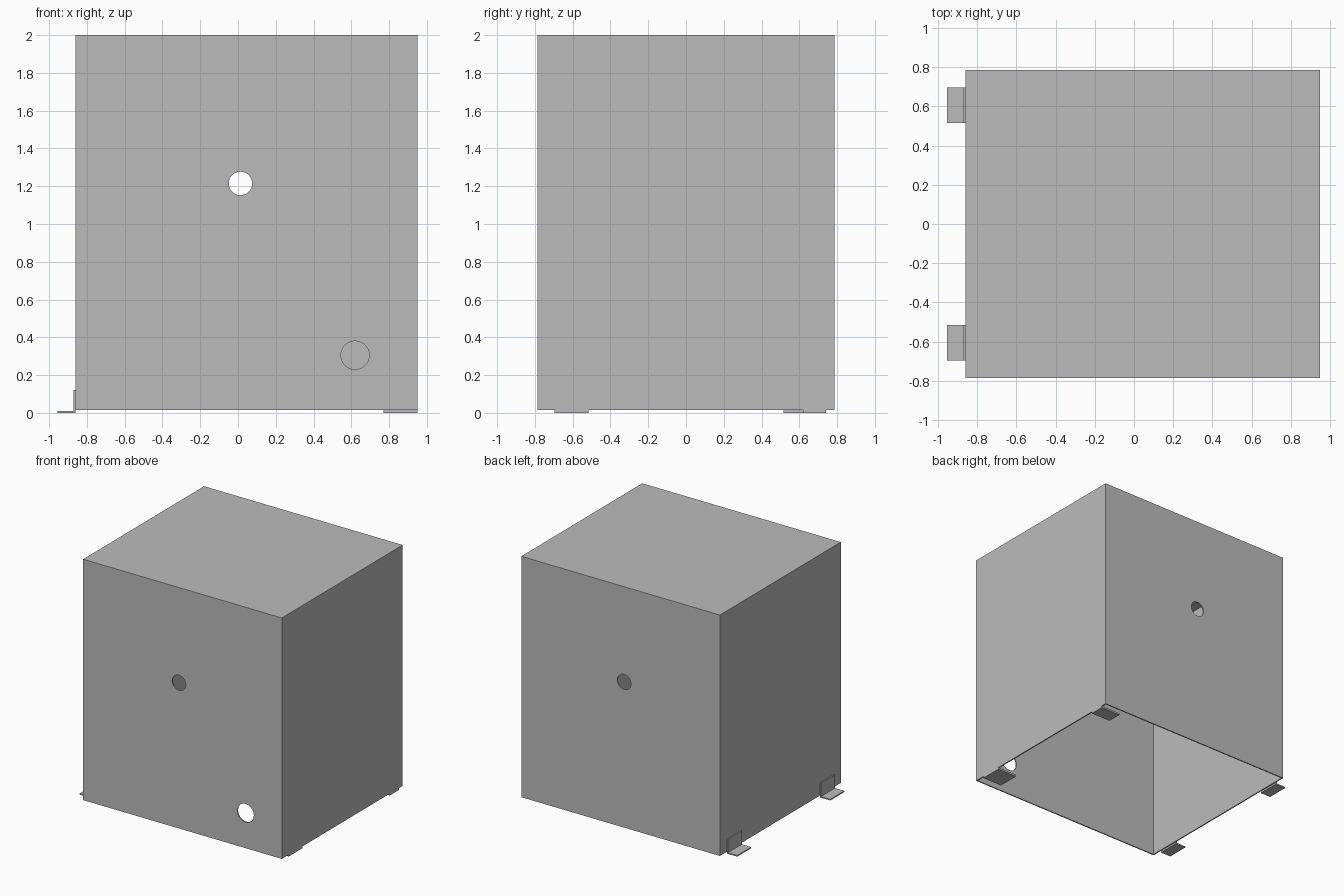
import bpy
import bmesh
import math
from mathutils import Vector

if "Cube" in bpy.data.objects:
    bpy.data.objects.remove(bpy.data.objects["Cube"], do_unlink=True)

grey = bpy.data.materials.new("plain grey")
grey.use_nodes = True
colour = (0.5, 0.5, 0.5, 1)
grey.diffuse_color = colour
grey.node_tree.nodes["Principled BSDF"].inputs["Base Color"].default_value = colour

WALL = 0.01
X0, X1 = -0.86, 0.95   # housing sides
Y = 0.787              # half depth
BASE, TOP = 0.015, 2.0


def box(name, low, high):
    low, high = Vector(low), Vector(high)
    bpy.ops.mesh.primitive_cube_add(size=1, location=(low + high) / 2)
    obj = bpy.context.object
    obj.name = name
    obj.scale = high - low
    bpy.ops.object.transform_apply(location=False, rotation=False, scale=True)
    obj.data.materials.append(grey)
    return obj


def drill(target, x, z, radius, y, depth):
    """Cut a round hole along y, then discard the cutter."""
    bpy.ops.mesh.primitive_cylinder_add(vertices=48, radius=radius, depth=depth,
                                        location=(x, y, z), rotation=(math.pi / 2, 0, 0))
    cutter = bpy.context.object
    cutter.hide_render = True
    bpy.context.view_layer.objects.active = target
    mod = target.modifiers.new("hole", 'BOOLEAN')
    mod.operation = 'DIFFERENCE'
    mod.solver = 'EXACT'
    mod.object = cutter
    bpy.ops.object.modifier_apply(modifier=mod.name)
    bpy.data.objects.remove(cutter, do_unlink=True)


# Thin-walled housing, open underneath
housing = box("housing", (X0, -Y, BASE), (X1, Y, TOP))
bm = bmesh.new()
bm.from_mesh(housing.data)
bm.normal_update()
bmesh.ops.delete(bm, geom=[f for f in bm.faces if f.normal.z < -0.5], context='FACES')
bm.to_mesh(housing.data)
bm.free()
shell = housing.modifiers.new("shell", 'SOLIDIFY')
shell.thickness = WALL
shell.offset = -1
shell.use_even_offset = True
bpy.context.view_layer.objects.active = housing
bpy.ops.object.modifier_apply(modifier=shell.name)

# Middle holes front and back, lower hole in the front only
for side in (-1, 1):
    drill(housing, 0.013, 1.215, 0.062, side * Y, 0.2)
drill(housing, 0.62, 0.305, 0.075, -Y, 0.2)

# Outer angle brackets on the -x wall
for place, side in (("front", -1), ("back", 1)):
    near, far = sorted((side * 0.515, side * 0.697))
    box(place + "_bracket_foot", (-0.955, near, 0), (X0, far, 0.01))
    box(place + "_bracket_leg", (X0 - WALL, near, 0), (X0, far, 0.12))

# Flat feet under the +x wall, turned inwards
box("front_foot", (0.77, -0.697, 0), (X1, -0.515, BASE))
box("back_foot", (0.77, 0.62, 0), (X1, 0.74, BASE))
